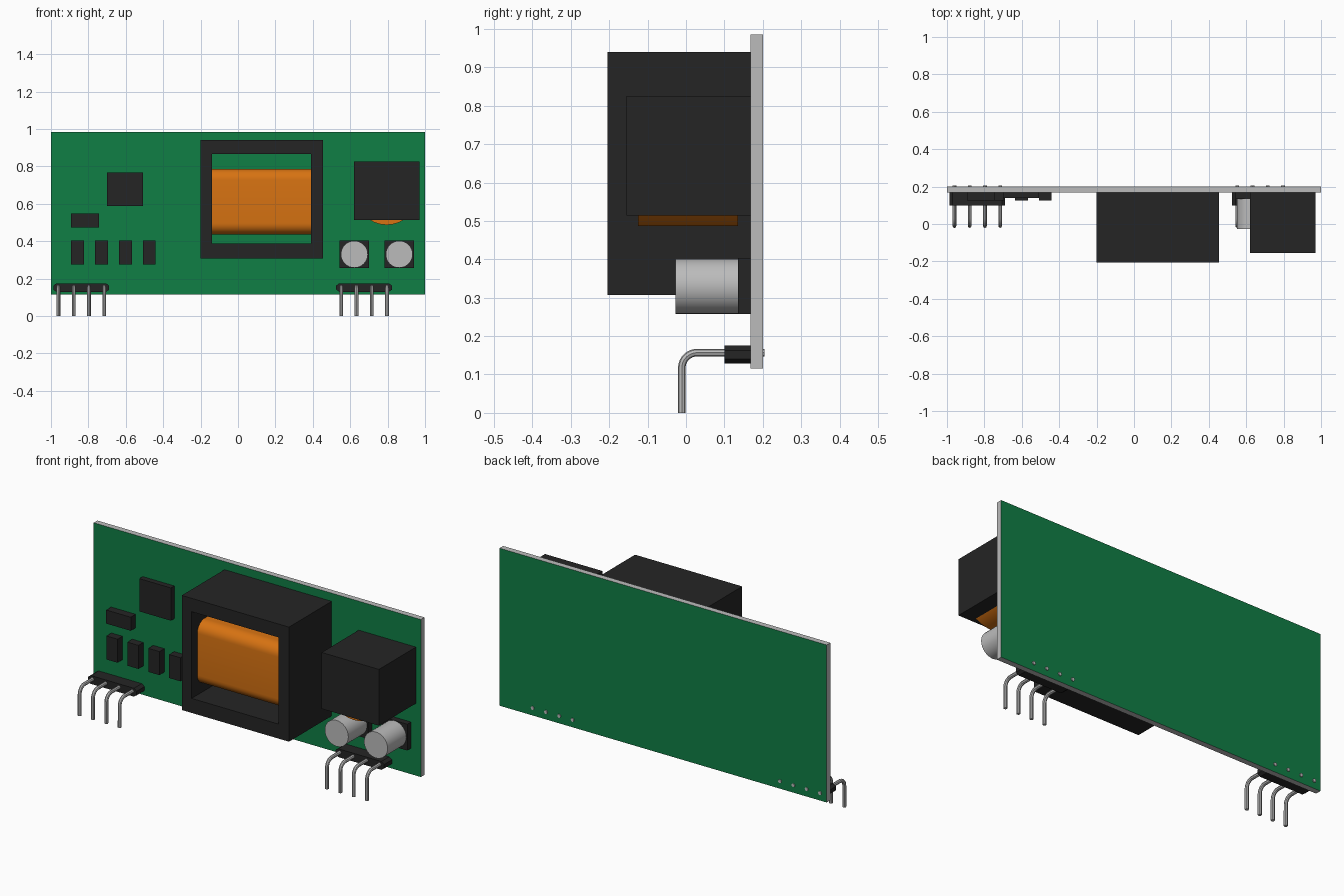
import bpy, bmesh, math
from mathutils import Vector

if "Cube" in bpy.data.objects:
    bpy.data.objects.remove(bpy.data.objects["Cube"], do_unlink=True)


def material(name, rgb):
    m = bpy.data.materials.new(name)
    m.use_nodes = True
    m.diffuse_color = (*rgb, 1)
    m.node_tree.nodes["Principled BSDF"].inputs["Base Color"].default_value = (*rgb, 1)
    return m


GREEN = material("board green", (0.005, 0.21, 0.06))
GREY = material("metal grey", (0.5, 0.5, 0.5))
BLACK = material("case black", (0.018, 0.018, 0.018))
ORANGE = material("copper orange", (0.68, 0.17, 0.006))

BACK = 0.168   # front surface of the board, where parts are mounted


def finish(name, bm, *mats):
    bmesh.ops.recalc_face_normals(bm, faces=bm.faces)
    me = bpy.data.meshes.new(name)
    bm.to_mesh(me)
    bm.free()
    for m in mats:
        me.materials.append(m)
    ob = bpy.data.objects.new(name, me)
    bpy.context.collection.objects.link(ob)
    return ob


def smooth(ob):
    bpy.ops.object.select_all(action='DESELECT')
    ob.select_set(True)
    bpy.context.view_layer.objects.active = ob
    bpy.ops.object.shade_smooth_by_angle(angle=math.radians(40))


def box(name, x, y, z, mat, bevel=0, axis=0):
    """Box from ranges; optionally round the edges that run along one axis."""
    bm = bmesh.new()
    bmesh.ops.create_cube(bm, size=1)
    for v in bm.verts:
        v.co = [r[0] if c < 0 else r[1] for c, r in zip(v.co, (x, y, z))]
    if bevel:
        edges = [e for e in bm.edges
                 if abs((e.verts[0].co - e.verts[1].co).normalized()[axis]) > 0.9]
        bmesh.ops.bevel(bm, geom=edges, offset=bevel, segments=8, profile=0.5,
                        affect='EDGES')
    ob = finish(name, bm, mat)
    if bevel:
        smooth(ob)
    return ob


def cylinder(name, x, z, r, y, mat):
    """Cylinder lying along y."""
    bm = bmesh.new()
    bmesh.ops.create_cone(bm, cap_ends=True, segments=32, radius1=r, radius2=r,
                          depth=y[1] - y[0])
    for v in bm.verts:
        v.co = Vector((x + v.co.x, (y[0] + y[1]) / 2 + v.co.z, z + v.co.y))
    ob = finish(name, bm, mat)
    smooth(ob)
    return ob


# Circuit board: green faces, grey cut edges
board = box("circuit_board", (-1, 1), (BACK, 0.2), (0.115, 0.985), GREEN)
board.data.materials.append(GREY)
for p in board.data.polygons:
    p.material_index = 0 if abs(p.normal.y) > 0.5 else 1

# Transformer core: open rectangular frame
bm = bmesh.new()
rings = []
for x0, x1, z0, z1 in ((-0.2, 0.455, 0.307, 0.94), (-0.14, 0.39, 0.387, 0.866)):
    for y in (-0.205, BACK):
        rings.append([bm.verts.new((x, y, z)) for x, z in
                      ((x0, z0), (x1, z0), (x1, z1), (x0, z1))])
for a, b in ((0, 1), (2, 3), (0, 2), (1, 3)):
    for i in range(4):
        j = (i + 1) % 4
        bm.faces.new((rings[a][i], rings[a][j], rings[b][j], rings[b][i]))
finish("transformer_core", bm, BLACK)
box("transformer_winding", (-0.14, 0.39), (-0.155, 0.12), (0.437, 0.787),
    ORANGE, bevel=0.06)

# Inductor with its coil showing below the case
box("inductor_case", (0.62, 0.97), (-0.155, BACK), (0.514, 0.825), BLACK)
cylinder("inductor_coil", 0.795, 0.655, 0.168, (-0.125, 0.135), ORANGE)

# Capacitors on square bases
for side, x in (("right", 0.622), ("left", 0.862)):
    box(side + "_capacitor_base", (x - 0.078, x + 0.078), (0.135, BACK),
        (0.258, 0.403), BLACK)
    cylinder(side + "_capacitor_can", x, 0.33, 0.072, (-0.028, 0.135), GREY)

# Surface mounted chips
box("controller_chip", (-0.7, -0.507), (0.138, BACK), (0.587, 0.768), BLACK)
box("small_chip", (-0.893, -0.743), (0.125, BACK), (0.473, 0.548), BLACK)
for i in range(4):
    x = -0.858 + i * 0.128
    box(f"resistor_{i + 1}", (x - 0.034, x + 0.034), (0.125, BACK),
        (0.275, 0.405), BLACK)


def pin(name, x):
    """Round wire bent from the board down to the ground."""
    r, y0, z0 = 0.04, -0.011, 0.157
    path = [(x, 0.205, z0)]
    for k in range(9):
        a = math.pi / 2 * (1 + k / 8)
        path.append((x, y0 + r + r * math.cos(a), z0 - r + r * math.sin(a)))
    path.append((x, y0, 0))
    cu = bpy.data.curves.new(name, 'CURVE')
    cu.dimensions = '3D'
    cu.bevel_depth = 0.0098
    cu.bevel_resolution = 2
    cu.use_fill_caps = True
    sp = cu.splines.new('POLY')
    sp.points.add(len(path) - 1)
    for p, co in zip(sp.points, path):
        p.co = (*co, 1)
    cu.materials.append(GREY)
    ob = bpy.data.objects.new(name, cu)
    bpy.context.collection.objects.link(ob)
    bpy.ops.object.select_all(action='DESELECT')
    ob.select_set(True)
    bpy.context.view_layer.objects.active = ob
    bpy.ops.object.convert(target='MESH')
    smooth(bpy.context.object)


# Pin headers: strip with chamfered ends and four bent pins
for side, first in (("right", -0.96), ("left", 0.552)):
    mid = first + 0.122
    bm = bmesh.new()
    outline = [(sx * hx, sz * hz) for sx, sz, order in
               ((1, 1, 1), (-1, 1, -1), (-1, -1, 1), (1, -1, -1))
               for hx, hz in ((0.149, 0.011), (0.132, 0.023))[::order]]
    face = bm.faces.new([bm.verts.new((mid + x, 0.1, 0.152 + z)) for x, z in outline])
    ext = bmesh.ops.extrude_face_region(bm, geom=[face])
    for v in ext["geom"]:
        if isinstance(v, bmesh.types.BMVert):
            v.co.y = BACK
    bm.faces.ensure_lookup_table()
    if not face.is_valid or len(bm.faces) < 10:
        bm.faces.new([v for v in bm.verts if v.co.y < 0.11])
    finish(side + "_header_strip", bm, BLACK)
    for i in range(4):
        pin(f"{side}_header_pin_{i + 1}", first + i * 0.0815)
